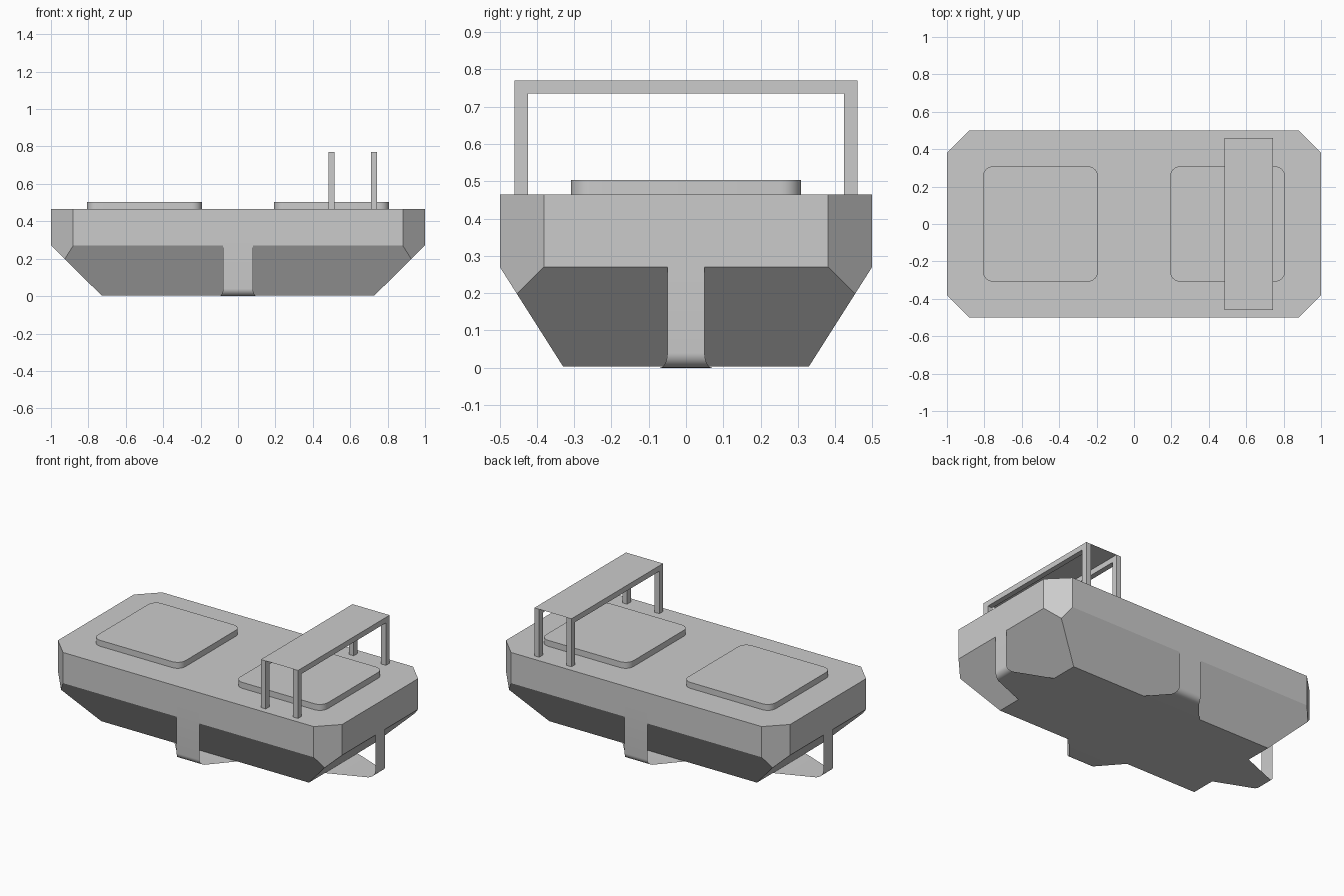
import bpy, bmesh, math
from mathutils import Vector

if "Cube" in bpy.data.objects:
    bpy.data.objects.remove(bpy.data.objects["Cube"], do_unlink=True)

grey = bpy.data.materials.new("plain_grey")
grey.use_nodes = True
grey.diffuse_color = (0.6, 0.6, 0.6, 1)
grey.node_tree.nodes["Principled BSDF"].inputs["Base Color"].default_value = grey.diffuse_color


def finish(bm, name, smooth=False):
    mesh = bpy.data.meshes.new(name)
    bm.to_mesh(mesh)
    bm.free()
    mesh.materials.append(grey)
    obj = bpy.data.objects.new(name, mesh)
    bpy.context.collection.objects.link(obj)
    if smooth:
        bpy.ops.object.select_all(action="DESELECT")
        obj.select_set(True)
        bpy.context.view_layer.objects.active = obj
        bpy.ops.object.shade_smooth_by_angle(angle=math.radians(35))
    return obj


def add_box(bm, low, high):
    low, high = Vector(low), Vector(high)
    verts = bmesh.ops.create_cube(bm, size=1)["verts"]
    bmesh.ops.scale(bm, vec=high - low, verts=verts)
    bmesh.ops.translate(bm, vec=(low + high) / 2, verts=verts)
    return verts


# Hull: rectangular rings, then the four upright corners sliced off
bm = bmesh.new()
rings = []
for hx, hy, z in [(0.73, 0.33, 0.004), (0.999, 0.499, 0.27), (0.999, 0.499, 0.465)]:
    rings.append([bm.verts.new((sx * hx, sy * hy, z))
                  for sx, sy in [(-1, -1), (1, -1), (1, 1), (-1, 1)]])
bm.faces.new(rings[0][::-1])
bm.faces.new(rings[-1])
for a, b in zip(rings, rings[1:]):
    for i in range(4):
        j = (i + 1) % 4
        bm.faces.new((a[i], a[j], b[j], b[i]))
for sx in (-1, 1):
    for sy in (-1, 1):
        cut = bmesh.ops.bisect_plane(
            bm, geom=bm.verts[:] + bm.edges[:] + bm.faces[:],
            plane_co=(sx * 0.88, sy * 0.5, 0), plane_no=(sx, sy, 0), clear_outer=True)
        edges = [e for e in cut["geom_cut"] if isinstance(e, bmesh.types.BMEdge)]
        bmesh.ops.holes_fill(bm, edges=edges, sides=0)
bmesh.ops.recalc_face_normals(bm, faces=bm.faces)
finish(bm, "hull")

# Raised pads with rounded corners
for side, name in [(-1, "right_pad"), (1, "left_pad")]:
    bm = bmesh.new()
    add_box(bm, (side * 0.5 - 0.308, -0.308, 0.455), (side * 0.5 + 0.308, 0.308, 0.503))
    uprights = [e for e in bm.edges if abs(e.verts[0].co.z - e.verts[1].co.z) > 0.01]
    bmesh.ops.bevel(bm, geom=uprights, offset=0.055, segments=6, profile=0.5, affect="EDGES")
    finish(bm, name, smooth=True)


# Straps: thin sheets dropping down a side, rounding under, and flaring inward
def strap(name, reach, top, half, flare_at, flare, angle):
    r = 0.04
    path = [(reach, top, half)]
    for i in range(9):
        t = i / 8 * math.pi / 2
        path.append((reach - r + r * math.cos(t), r - r * math.sin(t),
                     half + 0.02 * (1 - math.cos(t))))
    path.append((flare_at, 0, flare))
    c, s = round(math.cos(angle)), round(math.sin(angle))
    bm = bmesh.new()
    rows = [[bm.verts.new((d * c - w * s, d * s + w * c, z)) for w in (-h, h)]
            for d, z, h in path]
    for a, b in zip(rows, rows[1:]):
        bm.faces.new((a[0], b[0], b[1], a[1]))
    finish(bm, name, smooth=True)


for k, name in enumerate(["left_strap", "back_strap", "right_strap", "front_strap"]):
    size = (0.501, 0.37, 0.08, 0.29, 0.25) if k % 2 else (1.0, 0.3, 0.05, 0.71, 0.17)
    strap(name, *size, k * math.pi / 2)

# Raised rack: two square arches joined by a thin top sheet
for x, name in [(0.483, "inner_arch"), (0.71, "outer_arch")]:
    bm = bmesh.new()
    outline = [(-0.46, 0.46), (-0.46, 0.77), (0.46, 0.77), (0.46, 0.46),
               (0.423, 0.46), (0.423, 0.735), (-0.423, 0.735), (-0.423, 0.46)]
    face = bm.faces.new([bm.verts.new((x, y, z)) for y, z in outline])
    new = bmesh.ops.extrude_face_region(bm, geom=[face])["geom"]
    bmesh.ops.translate(bm, vec=(0.034, 0, 0),
                        verts=[v for v in new if isinstance(v, bmesh.types.BMVert)])
    bmesh.ops.recalc_face_normals(bm, faces=bm.faces)
    finish(bm, name)

bm = bmesh.new()
bm.faces.new([bm.verts.new((x, y, 0.77)) for x, y in
              [(0.517, -0.46), (0.71, -0.46), (0.71, 0.46), (0.517, 0.46)]])
finish(bm, "rack_top")
